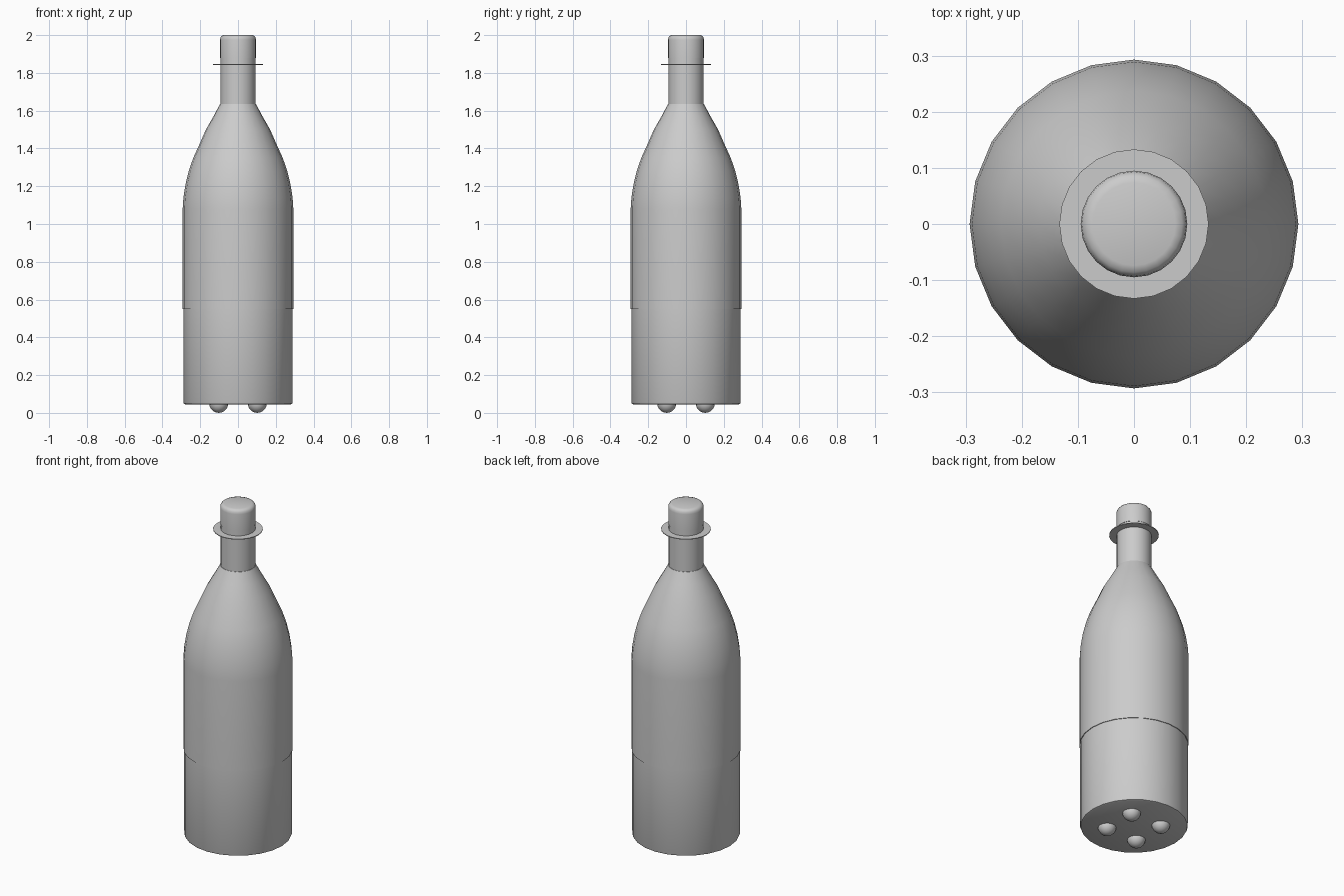
import bpy, bmesh, math
from mathutils import Matrix

cube = bpy.data.objects.get("Cube")
if cube:
    bpy.data.objects.remove(cube, do_unlink=True)

GREY = (0.6, 0.6, 0.6, 1)
mat = bpy.data.materials.new("plain grey")
mat.use_nodes = True
mat.diffuse_color = GREY
mat.node_tree.nodes["Principled BSDF"].inputs["Base Color"].default_value = GREY


def finish(name, bm):
    """Turn a bmesh into a smooth-shaded object that keeps its sharp edges."""
    bmesh.ops.recalc_face_normals(bm, faces=bm.faces)
    mesh = bpy.data.meshes.new(name)
    bm.to_mesh(mesh)
    bm.free()
    mesh.materials.append(mat)
    obj = bpy.data.objects.new(name, mesh)
    bpy.context.collection.objects.link(obj)
    bpy.ops.object.select_all(action="DESELECT")
    obj.select_set(True)
    bpy.context.view_layer.objects.active = obj
    bpy.ops.object.shade_smooth_by_angle(angle=math.radians(35))
    return obj


def lathe(name, profile, sides=24):
    """Spin (radius, height) points around z; zero radius closes an end."""
    bm = bmesh.new()
    verts = [bm.verts.new((r, 0, z)) for r, z in profile]
    edges = [bm.edges.new(pair) for pair in zip(verts, verts[1:])]
    bmesh.ops.spin(bm, geom=verts + edges, axis=(0, 0, 1), cent=(0, 0, 0),
                   angle=math.tau, steps=sides, use_merge=False)
    bmesh.ops.remove_doubles(bm, verts=bm.verts, dist=0.0002)
    return finish(name, bm)


# Lower body with a slightly rounded bottom edge
lathe("base_cup", [(0, 0.045), (0.279, 0.045), (0.286, 0.048),
                   (0.289, 0.055), (0.289, 0.56)])

# Upper body, shoulder and the step down to the lower body
lathe("body", [(0.287, 0.55), (0.293, 0.55), (0.293, 1.08), (0.289, 1.14),
               (0.278, 1.21), (0.261, 1.28), (0.237, 1.35), (0.205, 1.42),
               (0.170, 1.50), (0.130, 1.57), (0.095, 1.635), (0.088, 1.635)])

# Neck and thin collar
lathe("neck", [(0.093, 1.62), (0.093, 1.885)])
lathe("neck_collar", [(0.09, 1.843), (0.133, 1.843),
                      (0.133, 1.847), (0.09, 1.847)])

# Cap with a rounded top edge
lathe("cap", [(0.091, 1.88), (0.095, 1.88), (0.095, 1.975), (0.093, 1.987),
              (0.086, 1.996), (0.074, 2.0), (0, 2.0)])

# Four round feet under the base
for side, x in (("left", 0.102), ("right", -0.102)):
    for end, y in (("front", -0.102), ("back", 0.102)):
        bm = bmesh.new()
        bmesh.ops.create_uvsphere(bm, u_segments=16, v_segments=10, radius=0.05,
                                  matrix=Matrix.Translation((x, y, 0.05)))
        finish(f"{end}_{side}_foot", bm)
